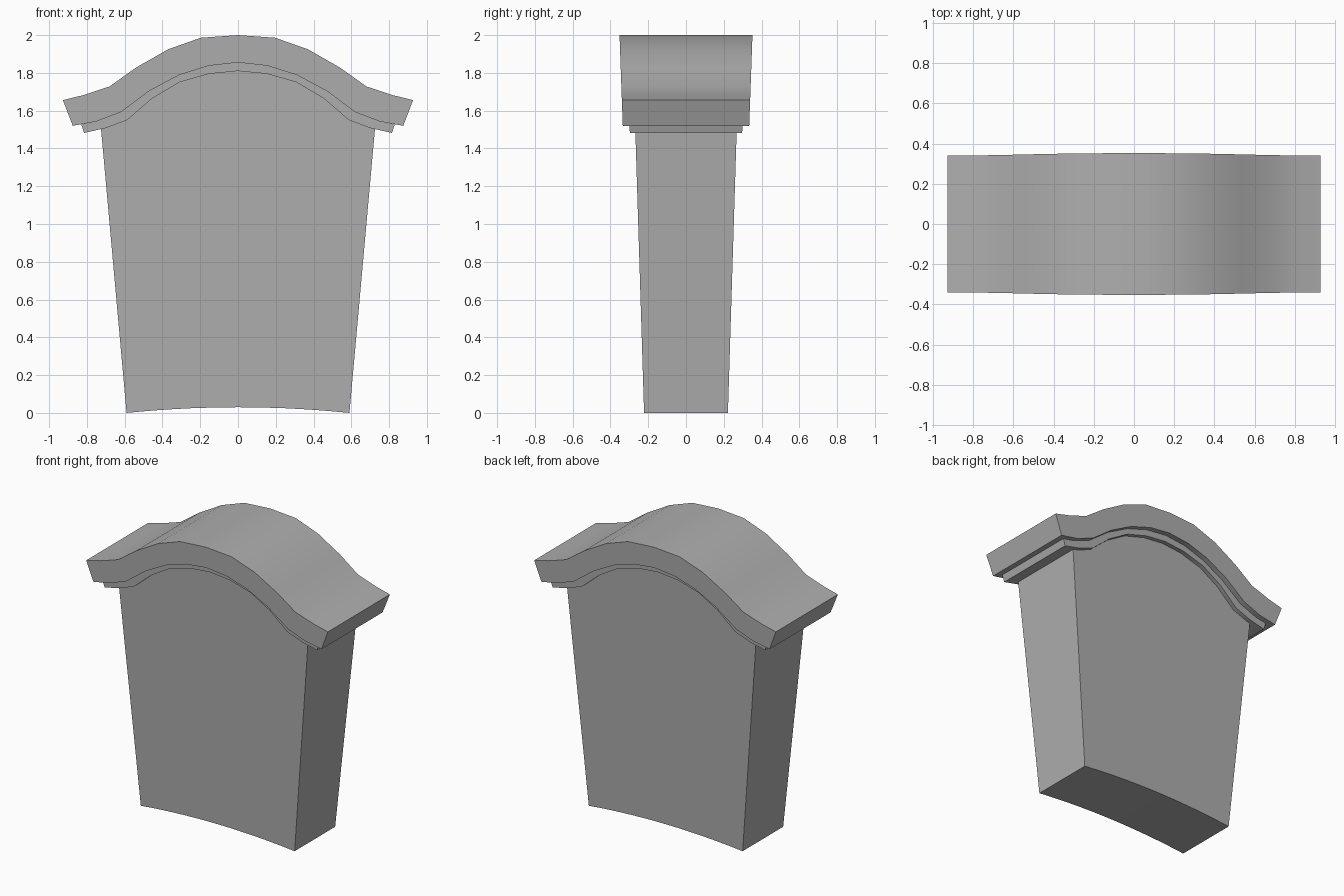
import bpy, bmesh, math

if "Cube" in bpy.data.objects:
    bpy.data.objects.remove(bpy.data.objects["Cube"])

# Half profiles (x, z), from the centre line outwards
CAP_TOP = [(0, 2.0), (.197, 1.986), (.37, 1.925), (.54, 1.828), (.68, 1.728), (.82, 1.682), (.927, 1.656)]
CAP_LOW = [(0, 1.855), (.155, 1.838), (.313, 1.788), (.47, 1.704), (.62, 1.592), (.75, 1.543), (.875, 1.520)]
TRIM_TOP = CAP_LOW[:-1] + [(.83, 1.528)]
TRIM_LOW = [(0, 1.810), (.153, 1.795), (.31, 1.750), (.455, 1.664), (.587, 1.550), (.70, 1.508), (.815, 1.482)]
BODY_TOP = TRIM_LOW[:-2] + [(.725, 1.502)]
BODY_LOW = [(x * .59 / .725, .03 * (1 - (x / .725) ** 2)) for x, z in BODY_TOP]

# Dark grey stone
stone = bpy.data.materials.new("stone")
stone.diffuse_color = (.43, .43, .43, 1)
stone.use_nodes = True
stone.node_tree.nodes["Principled BSDF"].inputs["Base Color"].default_value = stone.diffuse_color


def mirrored(half):
    return [(-x, z) for x, z in half[:0:-1]] + half


def arched_slab(name, top, low, y_base, y_slope):
    """Slab between two arched lines; its half depth grows with height."""
    bm = bmesh.new()
    rings = []
    for (xt, zt), (xl, zl) in zip(mirrored(top), mirrored(low)):
        corners = [(xt, zt, -1), (xl, zl, -1), (xl, zl, 1), (xt, zt, 1)]
        rings.append([bm.verts.new((x, s * (y_base + y_slope * z), z)) for x, z, s in corners])
    for a, b in zip(rings, rings[1:]):
        for i in range(4):
            j = (i + 1) % 4
            bm.faces.new((a[i], a[j], b[j], b[i]))
    bm.faces.new(rings[0])
    bm.faces.new(rings[-1])
    bmesh.ops.recalc_face_normals(bm, faces=bm.faces)
    mesh = bpy.data.meshes.new(name)
    bm.to_mesh(mesh)
    bm.free()
    mesh.materials.append(stone)
    obj = bpy.data.objects.new(name, mesh)
    bpy.context.collection.objects.link(obj)
    bpy.ops.object.select_all(action='DESELECT')
    obj.select_set(True)
    bpy.context.view_layer.objects.active = obj
    bpy.ops.object.shade_smooth_by_angle(angle=math.radians(35))
    return obj


# Tapered keystone block with a hollowed underside
arched_slab("keystone_body", BODY_TOP, BODY_LOW, .222, .031)
# Thin stepped moulding under the cap
arched_slab("lower_moulding", TRIM_TOP, TRIM_LOW, .25, .032)
# Overhanging curved cap
arched_slab("curved_cap", CAP_TOP, CAP_LOW, .28, .036)
